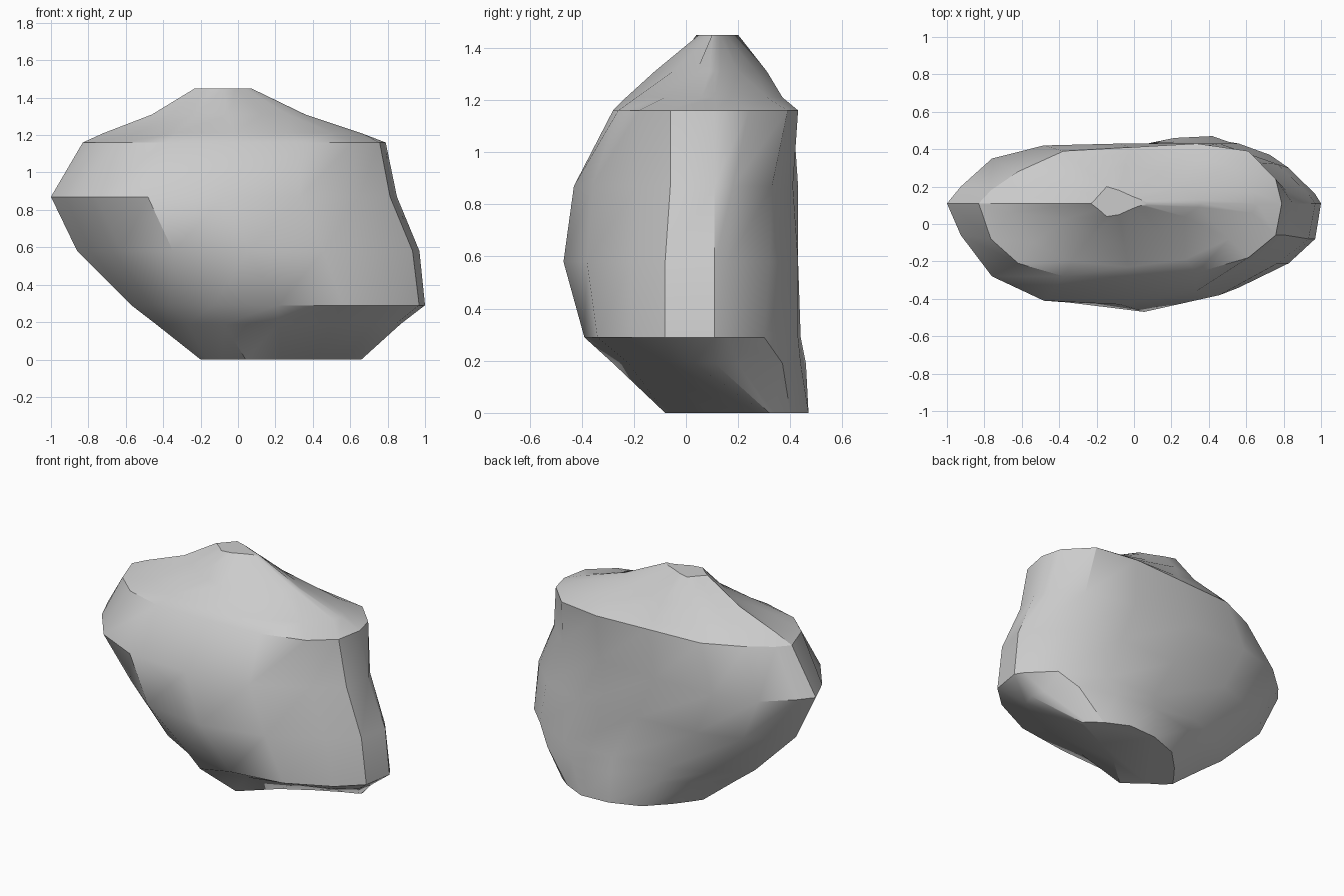
import bpy
import bmesh
import math

if "Cube" in bpy.data.objects:
    bpy.data.objects.remove(bpy.data.objects["Cube"])

# Stone colour
stone = bpy.data.materials.new("stone_grey")
stone.use_nodes = True
colour = (0.6, 0.6, 0.6, 1)
stone.diffuse_color = colour
stone.node_tree.nodes["Principled BSDF"].inputs["Base Color"].default_value = colour

# Depth of the tips, and where the depths of a level are given along its width
TIP_Y = 0.11
FRACTIONS = (0.04, 0.13, 0.28, 0.5, 0.72, 0.89, 0.98)

# Levels: height, x of both tips, front depths and back depths from -x to +x
foot = (0, -.2, .66, (.07, .02, -.08, .09, .2, .27, .3), (.16, .26, .39, .46, .47, .4, .34))
body = [
    (.19, -.44, .87, (.02, -.12, -.28, -.22, -.14, -.06, .03), (.17, .26, .4, .46, .44, .37, .2)),
    (.29, -.57, 1, (-.02, -.19, -.32, -.39, -.34, -.21, -.08), (.2, .29, .38, .44, .43, .3, .16)),
    (.58, -.86, .97, (0, -.2, -.42, -.47, -.38, -.21, -.08), (.2, .31, .4, .43, .43, .32, .16)),
    (.87, -1, .85, (-.06, -.28, -.41, -.43, -.36, -.19, -.06), (.2, .35, .42, .43, .41, .33, .18)),
    (1.16, -.83, .79, (-.08, -.21, -.28, -.28, -.26, -.18, -.06), (.18, .28, .39, .41, .43, .39, .24)),
]
crown = [
    (1.21, -.72, .66, (.06, -.1, -.2, -.23, -.19, -.08, .06), (.15, .25, .35, .37, .37, .31, .17)),
    (1.31, -.46, .36, (.09, .03, -.06, -.12, -.05, .04, .09), (.13, .19, .27, .31, .27, .2, .13)),
    (1.45, -.23, .07, (.1, .08, .04, .05, .08, .1, .1), (.12, .15, .2, .18, .15, .13, .12)),
]


def make_ring(bm, level, right_tip_y=TIP_Y):
    """Closed outline of one level, from the -x tip along the front and back again."""
    z, left, right, front, back = level
    xs = [left + (right - left) * t for t in FRACTIONS]
    points = [(left, TIP_Y), *zip(xs, front), (right, right_tip_y)]
    points += reversed(list(zip(xs, back)))
    return [bm.verts.new((x, y, z)) for x, y in points]


# Boulder: levels joined by bands of faces, closed above and below
bm = bmesh.new()
rings = [make_ring(bm, foot, right_tip_y=0.32)]
rings += [make_ring(bm, level) for level in body + crown]
for low, high in zip(rings, rings[1:]):
    for i in range(len(low)):
        j = (i + 1) % len(low)
        bm.faces.new((low[i], low[j], high[j], high[i]))
bm.faces.new(reversed(rings[0]))
bm.faces.new(rings[-1])
bmesh.ops.recalc_face_normals(bm, faces=bm.faces)

mesh = bpy.data.meshes.new("boulder")
bm.to_mesh(mesh)
bm.free()
mesh.materials.append(stone)
boulder = bpy.data.objects.new("boulder", mesh)
bpy.context.collection.objects.link(boulder)

# Soft shading with crisp ridges
bpy.ops.object.select_all(action="DESELECT")
boulder.select_set(True)
bpy.context.view_layer.objects.active = boulder
bpy.ops.object.shade_smooth_by_angle(angle=math.radians(32))
